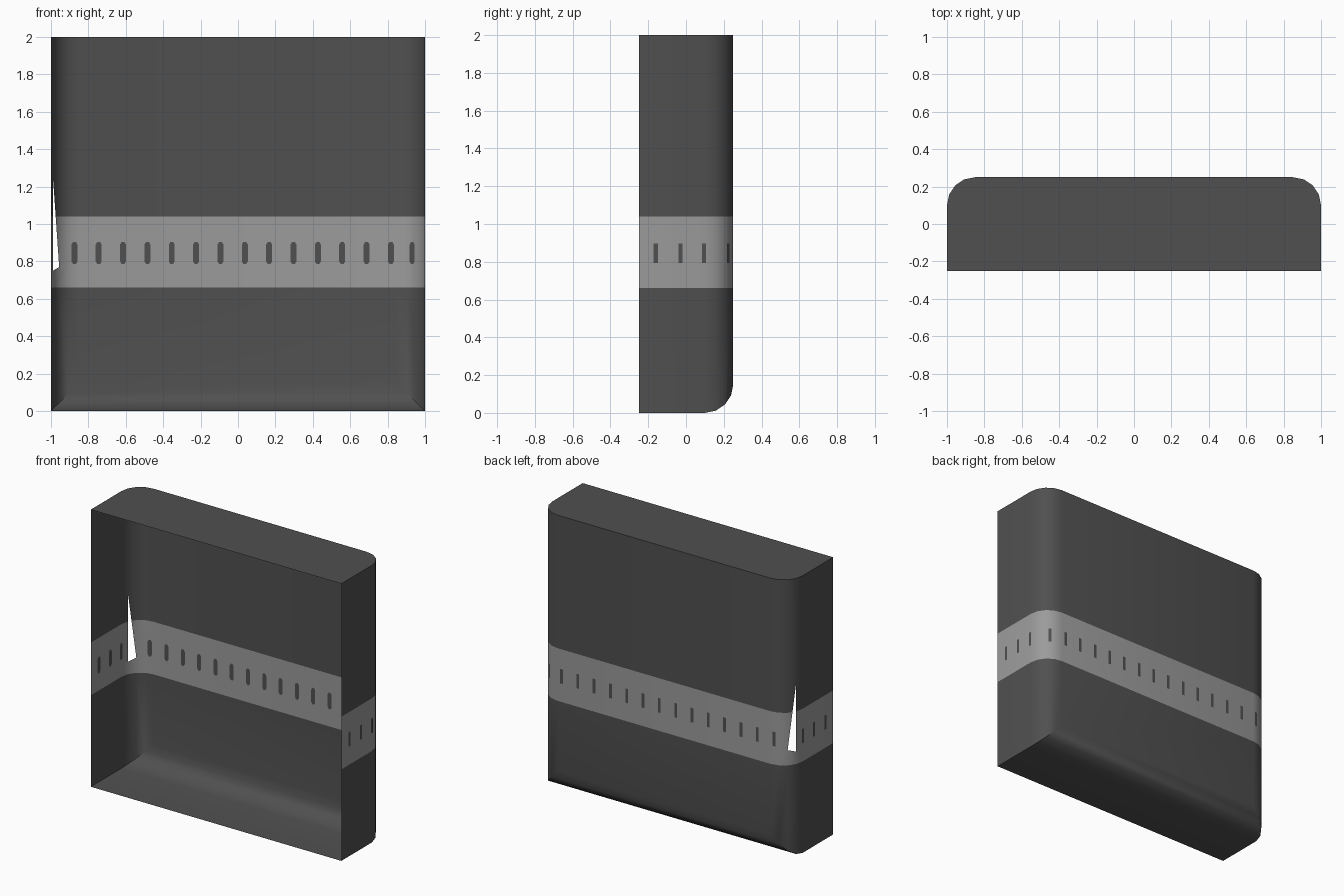
import bpy, bmesh, math
from mathutils import Vector

if "Cube" in bpy.data.objects:
    bpy.data.objects.remove(bpy.data.objects["Cube"])


def material(name, v):
    m = bpy.data.materials.new(name)
    m.diffuse_color = (v, v, v, 1)
    m.use_nodes = True
    m.node_tree.nodes["Principled BSDF"].inputs["Base Color"].default_value = m.diffuse_color
    return m


dark = material("dark grey", 0.08)
light = material("light grey", 0.33)

R, SEG = 0.15, 4
BAND = (0.66, 1.04)
ROWS = [0.66, 0.75, 0.77, 1.04, 1.24, 2.0]


def add_object(name, bm, mats):
    me = bpy.data.meshes.new(name)
    bm.to_mesh(me)
    bm.free()
    ob = bpy.data.objects.new(name, me)
    bpy.context.collection.objects.link(ob)
    for m in mats:
        me.materials.append(m)
    return ob


# Plan outline: (x, y, height of the lower edge), left front round to right front
left = [(-1, -0.25, 0)]
for k in range(SEG + 1):
    a = math.pi / 2 * k / SEG
    left.append((-0.85 - R * math.cos(a), 0.10 + R * math.sin(a), R - R * math.cos(a)))
cols = left + [(-x, y, z) for x, y, z in reversed(left)]
n = len(cols)

bm = bmesh.new()
cache = {}


def vert(u, z):
    """Vertex at fractional column u and height z."""
    i = min(int(u), n - 2)
    t = u - i
    x = cols[i][0] * (1 - t) + cols[i + 1][0] * t
    y = cols[i][1] * (1 - t) + cols[i + 1][1] * t
    key = (round(x, 4), round(y, 4), round(z, 4))
    if key not in cache:
        cache[key] = bm.verts.new((x, y, z))
    return cache[key]


def face(pts):
    f = bm.faces.new([vert(u, z) for u, z in pts])
    zc = f.calc_center_median().z
    f.material_index = int(max(p[1] for p in pts) <= BAND[1] and min(p[1] for p in pts) >= BAND[0])
    f.smooth = True


# Walls, with one torn corner panel
TORN = 2
for i in range(n - 1):
    face([(i + 1, cols[i + 1][2]), (i, cols[i][2]), (i, ROWS[0]), (i + 1, ROWS[0])])
    if i == TORN:
        j, m = i + 1, i + 0.426
        face([(j, 0.66), (i, 0.66), (i, 0.75), (j, 0.77), (j, 0.75)])
        face([(j, 0.77), (m, 1.04), (j, 1.04)])
        face([(j, 1.04), (m, 1.04), (i, 1.24), (i, 2), (j, 2), (j, 1.24)])
        continue
    for z0, z1 in zip(ROWS, ROWS[1:]):
        face([(i + 1, z0), (i, z0), (i, z1), (i + 1, z1)])
# Floor curving up into the back wall
for i in range(SEG + 1):
    a, b = cols[i][2], cols[i + 1][2]
    face([(i, a), (i + 1, b), (n - 2 - i, b), (n - 1 - i, a)])
# Flat top
face([(i, 2) for i in reversed(range(n))])
bmesh.ops.recalc_face_normals(bm, faces=bm.faces)
shell = add_object("open_front_shell", bm, [dark, light])
bpy.context.view_layer.objects.active = shell
shell.select_set(True)
bpy.ops.object.shade_smooth_by_angle(angle=math.radians(35))

# Small dark slots on the band, inside and outside
bm = bmesh.new()


def slot(x, y, deg):
    nrm = Vector((math.cos(math.radians(deg)), math.sin(math.radians(deg)), 0))
    side = Vector((-nrm.y, nrm.x, 0))
    c = Vector((x, y, 0.845))
    inner = [(0.016, 0.045), (0.007, 0.06), (-0.007, 0.06), (-0.016, 0.045),
             (-0.016, -0.045), (-0.007, -0.06), (0.007, -0.06), (0.016, -0.045)]
    outer = [(0.011, 0.052), (-0.011, 0.052), (-0.011, -0.052), (0.011, -0.052)]
    for pts, off in ((inner[::-1], -0.002), (outer, 0.002)):
        bm.faces.new([bm.verts.new(c + nrm * off + side * s + Vector((0, 0, h))) for s, h in pts])


slot(-0.875, 0.245, 101.25)
for k in range(1, 14):
    slot(-0.875 + 0.1302 * k, 0.25, 90)
slot(0.932, 0.222, 56.25)
for y in (-0.16, -0.03, 0.095):
    slot(1, y, 0)
    slot(-1, y, 180)
add_object("band_slots", bm, [dark])
